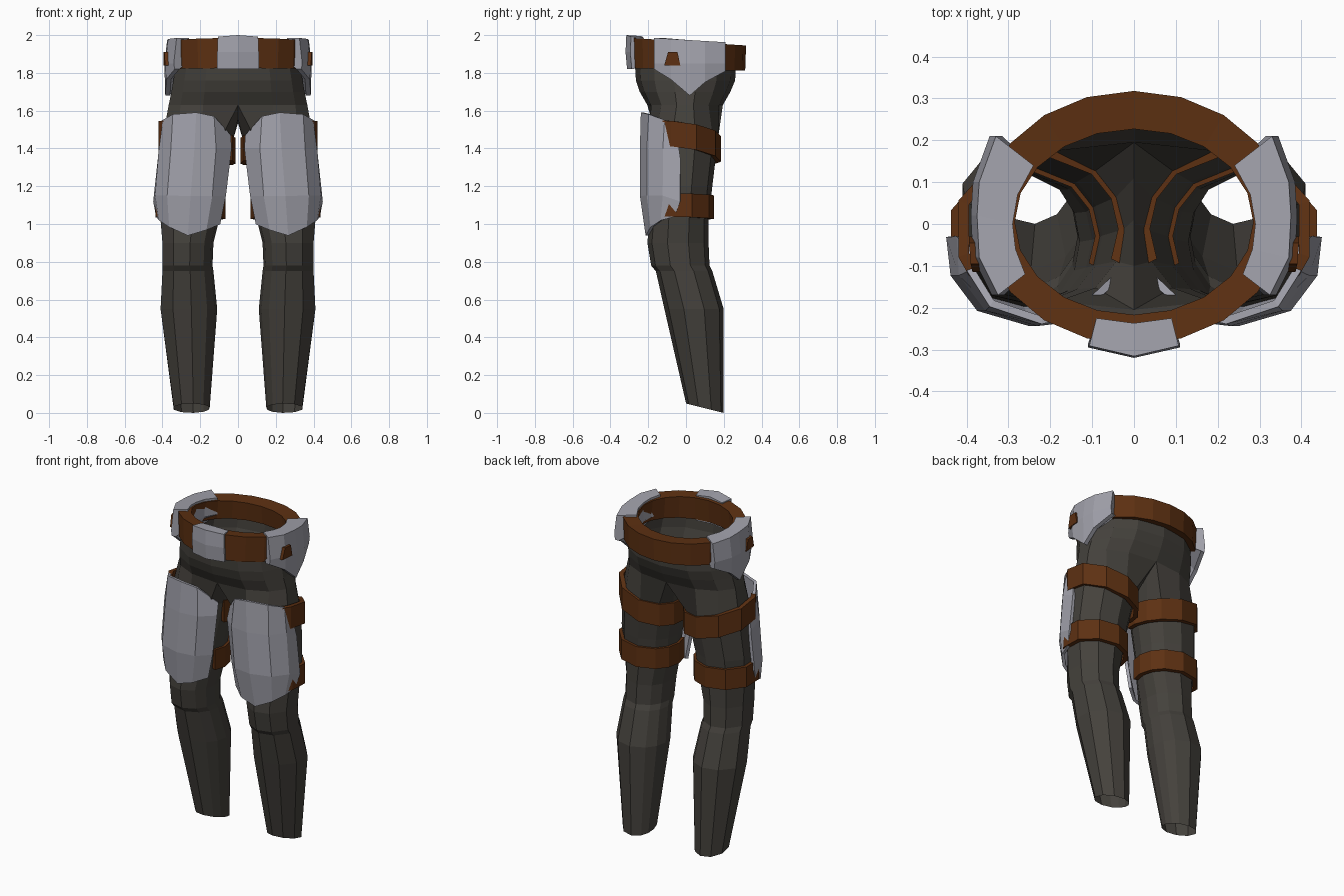
import bpy, bmesh
from math import sin, cos, pi, radians

if "Cube" in bpy.data.objects:
    bpy.data.objects.remove(bpy.data.objects["Cube"])


def material(name, rgb):
    m = bpy.data.materials.new(name)
    m.diffuse_color = (*rgb, 1)
    m.use_nodes = True
    m.node_tree.nodes["Principled BSDF"].inputs["Base Color"].default_value = m.diffuse_color
    return m


CLOTH = material("dark_cloth", (0.058, 0.053, 0.045))
LEATHER = material("brown_leather", (0.11, 0.03, 0.006))
METAL = material("pale_metal", (0.36, 0.36, 0.41))


def grid_faces(rows, n, loop_rows=False, loop_cols=False):
    """Quads joining rows of n points each."""
    faces = []
    for r in range(rows if loop_rows else rows - 1):
        for c in range(n if loop_cols else n - 1):
            a, b = r * n, (r + 1) % rows * n
            d = (c + 1) % n
            faces.append((a + c, a + d, b + d, b + c))
    return faces


def build(name, verts, faces, mat, mirror=True, thick=0):
    me = bpy.data.meshes.new(name)
    me.from_pydata(verts, [], faces)
    bm = bmesh.new()
    bm.from_mesh(me)
    bmesh.ops.recalc_face_normals(bm, faces=bm.faces[:])
    bm.to_mesh(me)
    bm.free()
    me.materials.append(mat)
    ob = bpy.data.objects.new(name, me)
    bpy.context.collection.objects.link(ob)
    if thick:
        s = ob.modifiers.new("thickness", 'SOLIDIFY')
        s.thickness, s.offset = thick, 0
    if mirror:
        ob.modifiers.new("mirror", 'MIRROR')
    return ob


def bar(name, sections, mat, closed=False, mirror=True):
    """Solid swept through equal-length closed sections."""
    n = len(sections[0])
    faces = grid_faces(len(sections), n, closed, True)
    if not closed:
        last = (len(sections) - 1) * n
        faces += [tuple(range(n)), tuple(range(last, last + n))]
    return build(name, [p for s in sections for p in s], faces, mat, mirror)


# Trousers: one leg and half the hips, open at waist and ankle
ANGLES = [-130, -95, -58, -20, 20, 58, 95, 130, 155, 180, 205]


def leg_point(a, x0, x1, y0, y1, grow=0):
    c, s = cos(radians(a)), sin(radians(a))
    if c > 0:
        c = min(c / 0.94, 1)
    return ((x0 + x1) / 2 + ((x1 - x0) / 2 + grow) * c,
            (y0 + y1) / 2 + ((y1 - y0) / 2 + grow) * s)


LEG = [  # z, x range, y range
    (0.025, 0.15, 0.34, 0.00, 0.20),
    (0.55, 0.11, 0.41, -0.115, 0.20),
    (0.75, 0.13, 0.40, -0.16, 0.14),
    (0.78, 0.135, 0.40, -0.185, 0.125),
    (0.90, 0.13, 0.40, -0.205, 0.12),
    (1.02, 0.10, 0.41, -0.195, 0.12),
    (1.20, 0.075, 0.42, -0.195, 0.14),
    (1.45, 0.025, 0.40, -0.195, 0.17),
]
HIPS = [  # z, half width, y range
    (1.63, 0.375, -0.205, 0.195),
    (1.70, 0.36, -0.245, 0.235),
    (1.76, 0.35, -0.265, 0.26),
    (1.84, 0.335, -0.27, 0.265),
]
N = len(ANGLES)
verts = []
for i, (z, *box) in enumerate(LEG):
    for a in ANGLES:
        tilt = 0.025 * sin(radians(a)) if i == 0 else 0
        verts.append((*leg_point(a, *box), z - tilt))


def hip_arc(z, rx, y0, y1):
    return [(max(0, rx * max(0, cos(t)) ** 0.85) if 0 < k < 7 else 0,
             (y0 + y1) / 2 + (y1 - y0) / 2 * sin(t), z)
            for k, t in enumerate(-pi / 2 + pi * j / 7 for j in range(8))]


verts += hip_arc(*HIPS[0]) + [(0, 0.11, 1.57), (0, 0.01, 1.535), (0, -0.1, 1.56)]
faces = grid_faces(len(LEG) + 1, N, False, True)
lower = len(LEG) * N
for row in HIPS[1:]:
    start = len(verts)
    verts += hip_arc(*row)
    faces += [(lower + k, lower + k + 1, start + k + 1, start + k) for k in range(7)]
    lower = start
build("trousers", verts, faces, CLOTH)

# Waist belt, sinking slightly towards the back
sections = []
for k in range(20):
    c, s = cos(2 * pi * k / 20), sin(2 * pi * k / 20)
    drop = 0.02 * (1 + s)
    ox, oy, ix, iy = 0.365 * c, 0.015 + 0.303 * s, 0.285 * c, 0.005 + 0.222 * s
    sections.append([(ox * 0.985, oy * 0.985, 1.825 - drop / 3), (ox, oy, 1.985 - drop),
                     (ix, iy, 1.98 - drop), (ix * 1.06, iy * 1.06, 1.84 - drop / 3)])
bar("belt", sections, LEATHER, closed=True, mirror=False)

# Front buckle
sections = []
for x, xi, yo, yi, top in [(-0.11, -0.09, -0.295, -0.225, 1.992), (0, 0, -0.32, -0.237, 2.0),
                           (0.11, 0.09, -0.295, -0.225, 1.992)]:
    sections.append([(x, yo + 0.008, 1.82), (x, yo, 1.91), (x * 0.97, yo + 0.004, top),
                     (xi, yi, top - 0.005), (xi, yi, 1.83)])
bar("buckle", sections, METAL, mirror=False)

# Pointed hip plates over the belt sides
sections = []
for xo, yo, xi, yi, bottom in [(0.335, -0.17, 0.26, -0.12, 1.82), (0.38, -0.08, 0.283, -0.06, 1.765),
                               (0.385, 0.02, 0.29, 0.0, 1.68), (0.38, 0.10, 0.278, 0.07, 1.75),
                               (0.34, 0.21, 0.24, 0.14, 1.81)]:
    top = 1.985 - 0.06 * (yo + 0.17)
    sections.append([(xi, yi, top), (xo - 0.01, yo, top), (xo + 0.005, yo, 1.85),
                     (xo, yo, bottom), (xo - 0.025, yo, bottom), (xi, yi, 1.86)])
bar("hip_plate", sections, METAL)

# Small leather inset on each hip plate
inset = [(-0.115, 1.84), (-0.03, 1.84), (-0.045, 1.91), (-0.095, 1.91)]
bar("hip_inset", [[(x + 0.23 * min(0, y + 0.08), y, z) for y, z in inset]
                  for x in (0.36, 0.394)], LEATHER)


# Thigh straps round the back of each leg
def strap(name, box, z, height, slope_x, slope_y):
    sections = []
    for a in [-35, -20, 20, 58, 95, 130, 155, 180, 205]:
        out, inn = leg_point(a, *box, 0.018), leg_point(a, *box, -0.008)
        h = z + slope_x * (out[0] - 0.22) + slope_y * out[1]
        sections.append([(*out, h), (*out, h + height), (*inn, h + height), (*inn, h)])
    bar(name, sections, LEATHER)


strap("upper_strap", (0.03, 0.402, -0.19, 0.167), 1.36, 0.135, 0.2, -0.14)
strap("lower_strap", (0.085, 0.42, -0.19, 0.132), 1.03, 0.125, 0.03, -0.03)

# Thigh plates: columns from inner edge round to outer edge, top to bottom
COLUMNS = [
    [(0.045, -0.13, 1.47), (0.04, -0.15, 1.4), (0.07, -0.15, 1.15), (0.10, -0.15, 1.0)],
    [(0.13, -0.21, 1.57), (0.12, -0.222, 1.4), (0.14, -0.22, 1.15), (0.17, -0.20, 0.97)],
    [(0.22, -0.23, 1.59), (0.23, -0.235, 1.4), (0.25, -0.235, 1.15), (0.265, -0.205, 0.94)],
    [(0.34, -0.19, 1.58), (0.35, -0.20, 1.4), (0.37, -0.20, 1.15), (0.36, -0.18, 0.985)],
    [(0.39, -0.11, 1.55), (0.41, -0.12, 1.4), (0.43, -0.12, 1.15), (0.41, -0.13, 1.02)],
    [(0.395, -0.05, 1.48), (0.415, -0.03, 1.35), (0.44, -0.03, 1.12), (0.425, -0.06, 1.04)],
]
build("thigh_plate", [p for col in COLUMNS for p in col], grid_faces(6, 4), METAL, thick=0.018)
